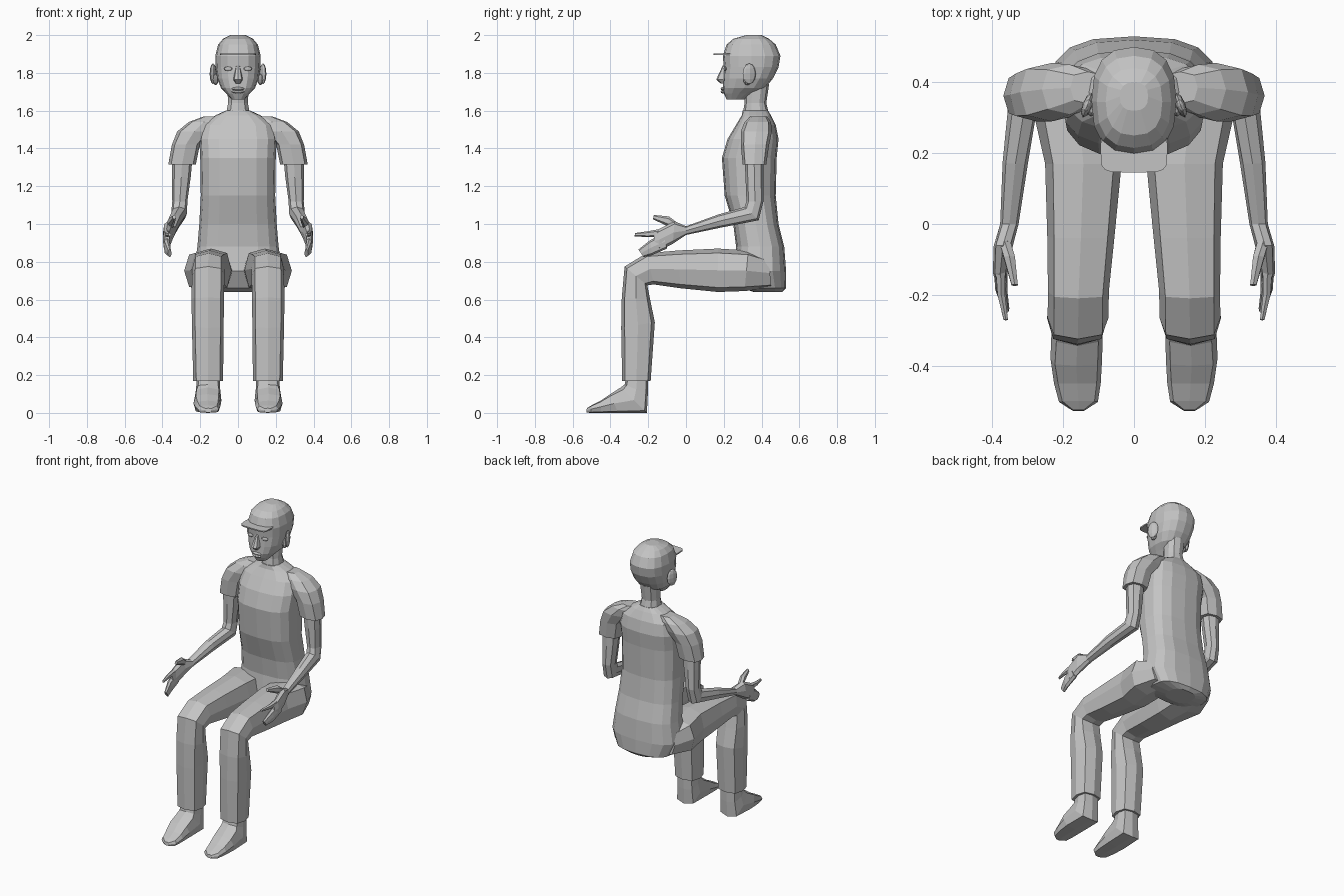
import bpy
import bmesh
import math
from mathutils import Vector

default_cube = bpy.data.objects.get("Cube")
if default_cube:
    bpy.data.objects.remove(default_cube, do_unlink=True)

# Single plain grey material
grey = bpy.data.materials.new("plain_grey")
grey.use_nodes = True
colour = (0.55, 0.55, 0.55, 1)
grey.diffuse_color = colour
grey.node_tree.nodes["Principled BSDF"].inputs["Base Color"].default_value = colour


def finish(name, bm):
    """Turn a bmesh into a flat-shaded grey object."""
    bmesh.ops.recalc_face_normals(bm, faces=bm.faces)
    mesh = bpy.data.meshes.new(name)
    bm.to_mesh(mesh)
    bm.free()
    mesh.materials.append(grey)
    obj = bpy.data.objects.new(name, mesh)
    bpy.context.collection.objects.link(obj)
    return obj


def signed_power(value, power):
    return math.copysign(abs(value) ** power, value)


def loft(name, sections, sides=8, squareness=3.0, side=1):
    """Skin rounded sections, each (x, half width, back y, back z, front y, front z)."""
    bm = bmesh.new()
    rings = []
    for x, half, back_y, back_z, front_y, front_z in sections:
        back = Vector((x * side, back_y, back_z))
        front = Vector((x * side, front_y, front_z))
        middle, reach = (back + front) / 2, (front - back) / 2
        ring = []
        for i in range(sides):
            angle = math.tau * i / sides
            across = signed_power(round(math.sin(angle), 6), 2 / squareness)
            along = signed_power(round(math.cos(angle), 6), 2 / squareness)
            offset = Vector((across * half, 0, 0)) + reach * along
            ring.append(bm.verts.new(middle + offset))
        rings.append(ring)
    for low, high in zip(rings, rings[1:]):
        for i in range(sides):
            j = (i + 1) % sides
            bm.faces.new((low[i], low[j], high[j], high[i]))
    bm.faces.new(rings[0])
    bm.faces.new(rings[-1])
    return finish(name, bm)


def blob(name, centre, radii, turn=0.0, side=1):
    """Low-poly ellipsoid, turned about the vertical axis."""
    bm = bmesh.new()
    bmesh.ops.create_uvsphere(bm, u_segments=8, v_segments=6, radius=1)
    obj = finish(name, bm)
    obj.location = (centre[0] * side, centre[1], centre[2])
    obj.scale = radii
    obj.rotation_euler.z = turn * side
    return obj


def level(z, half, back, front, x=0):
    """Horizontal section."""
    return (x, half, back, z, front, z)


# Torso and pelvis
loft("torso", [
    level(.64, .09, .51, .36),
    level(.66, .19, .53, .3),
    level(.75, .235, .53, .25),
    level(.88, .215, .52, .265),
    level(1, .205, .49, .25),
    level(1.15, .197, .475, .205),
    level(1.35, .2, .48, .19),
    level(1.45, .205, .49, .22),
    level(1.525, .19, .475, .265),
    level(1.575, .12, .45, .295),
    level(1.6, .065, .435, .3),
], sides=16, squareness=2.7)

# Neck
loft("neck", [
    level(1.58, .066, .44, .3),
    level(1.64, .055, .425, .31),
    level(1.74, .06, .44, .31),
], sides=10, squareness=2.3)

# Head from chin to crown
loft("head", [
    level(1.66, .035, .31, .215),
    level(1.69, .062, .36, .2),
    level(1.72, .09, .42, .195),
    level(1.77, .11, .46, .197),
    level(1.83, .118, .49, .2),
    level(1.89, .12, .5, .195),
    level(1.95, .105, .475, .215),
    level(1.98, .08, .44, .25),
    level(2, .04, .4, .32),
], sides=16, squareness=2.5)

# Cap brim
loft("cap_brim", [
    level(1.895, .095, .28, .145),
    level(1.903, .095, .28, .145),
], sides=16, squareness=5)

# Nose and lips
loft("nose", [
    level(1.745, .014, .23, .182),
    level(1.765, .025, .23, .16),
    level(1.84, .01, .23, .195),
])
for label, z in (("lower_lip", 1.7), ("upper_lip", 1.716)):
    blob(label, (0, .197, z), (.034, .014, .009))

# Paired parts
for side, word in ((1, "left"), (-1, "right")):
    blob(word + "_eye", (.053, .207, 1.822), (.024, .008, .011), .15, side)
    blob(word + "_ear", (.132, .335, 1.795), (.014, .037, .055), .35, side)
    blob(word + "_ear_lobe", (.118, .325, 1.765), (.015, .022, .03), .2, side)

    # Shoulder and short sleeve
    loft(word + "_sleeve", [
        level(1.315, .073, .425, .3, x=.296),
        level(1.42, .074, .44, .29, x=.276),
        level(1.49, .09, .455, .29, x=.232),
        level(1.54, .08, .45, .31, x=.18),
        level(1.57, .05, .43, .34, x=.13),
    ], side=side)

    # Bare arm bent at the elbow
    loft(word + "_arm", [
        level(1.36, .055, .41, .31, x=.295),
        level(1.25, .05, .41, .315, x=.3),
        level(1.12, .04, .41, .32, x=.308),
        (.312, .042, .385, 1.02, .31, 1.09),
        (.335, .036, .18, .98, .17, 1.05),
        (.352, .026, 0, .942, 0, .988),
    ], squareness=2.4, side=side)

    # Hand with thumb, forefinger and grouped fingers
    loft(word + "_palm", [
        (.352, .026, 0, .942, 0, .988),
        (.37, .027, -.07, .895, -.06, 1.015),
        (.378, .02, -.14, .86, -.14, .975),
        (.375, .014, -.17, .86, -.17, .955),
    ], squareness=2.4, side=side)
    loft(word + "_thumb", [
        (.365, .018, -.04, .96, -.05, 1.01),
        (.352, .018, -.1, .99, -.09, 1.04),
        (.337, .01, -.175, 1.025, -.17, 1.048),
    ], sides=6, squareness=2.2, side=side)
    loft(word + "_forefinger", [
        (.377, .015, -.13, .93, -.13, .975),
        (.375, .012, -.2, .93, -.2, .962),
        (.362, .007, -.272, .935, -.27, .952),
    ], sides=6, squareness=2.2, side=side)
    loft(word + "_fingers", [
        (.377, .02, -.1, .87, -.12, .945),
        (.375, .017, -.18, .835, -.19, .915),
        (.362, .01, -.225, .825, -.252, .865),
    ], squareness=2.4, side=side)

    # Trouser leg from hip over the knee to the hem
    loft(word + "_trouser_leg", [
        (.13, .1, .45, .66, .44, .82),
        (.157, .128, .31, .645, .33, .86),
        (.143, .108, .17, .64, .17, .87),
        (.15, .095, -.03, .66, -.04, .86),
        (.157, .086, -.17, .68, -.21, .845),
        (.158, .086, -.205, .675, -.325, .775),
        (.16, .086, -.19, .6, -.34, .61),
        (.16, .084, -.165, .48, -.343, .45),
        (.158, .079, -.187, .17, -.338, .17),
    ], side=side)

    # Foot with tapering toe
    loft(word + "_foot", [
        (.158, .06, -.2, .2, -.315, .2),
        (.158, .064, -.202, .1, -.325, .15),
        (.16, .072, -.207, 0, -.345, .135),
        (.163, .073, -.36, 0, -.4, .1),
        (.16, .066, -.45, 0, -.45, .065),
        (.157, .055, -.505, 0, -.5, .04),
        (.157, .018, -.528, .002, -.525, .025),
    ], squareness=3.6, side=side)
